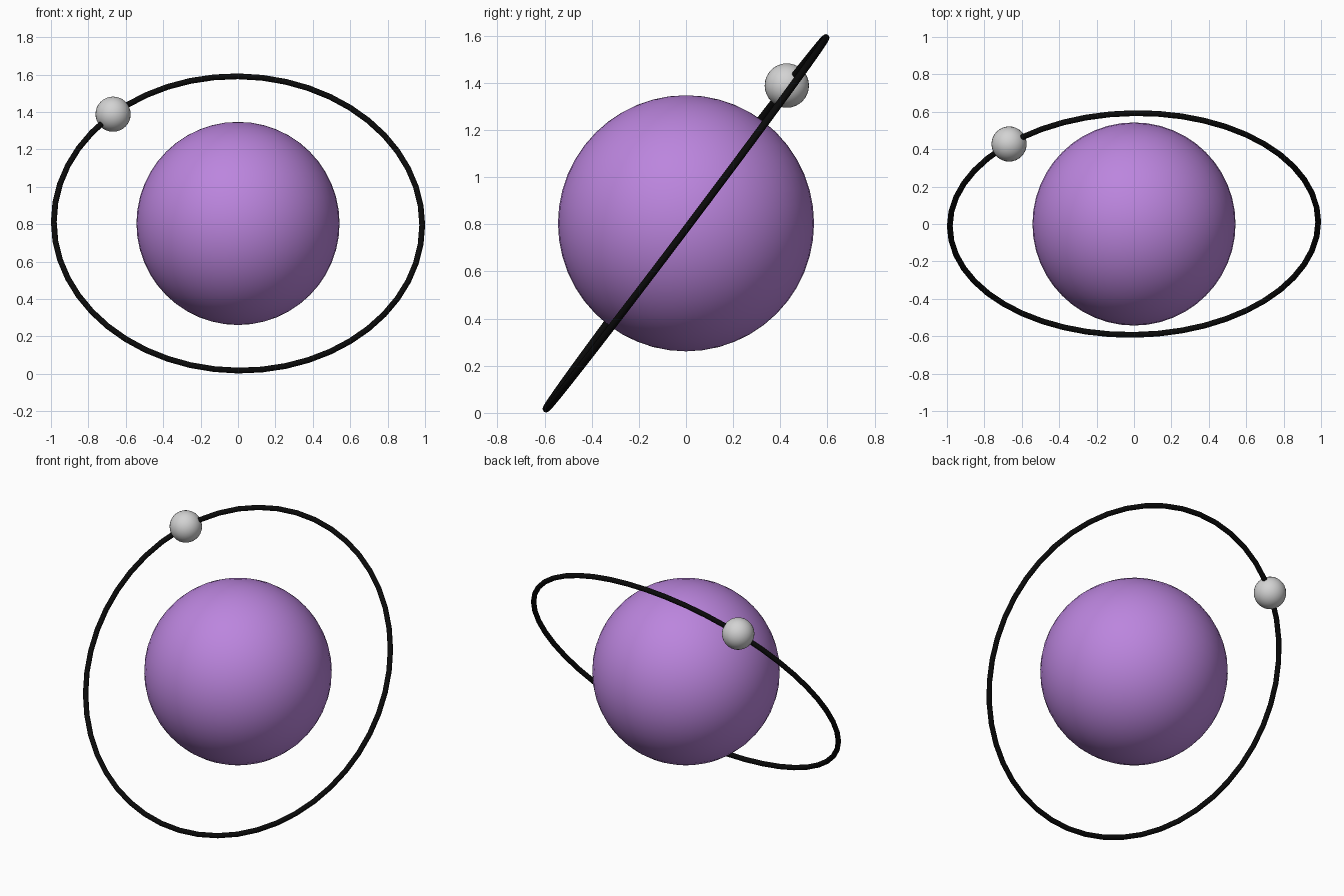
import bpy
import math
from mathutils import Matrix, Vector

if "Cube" in bpy.data.objects:
    bpy.data.objects.remove(bpy.data.objects["Cube"])

CENTRE = Vector((0, 0, 0.804))
RING_R, TUBE_R = 0.985, 0.0155
TILT = math.radians(53.0)


def material(name, rgb):
    m = bpy.data.materials.new(name)
    m.diffuse_color = (*rgb, 1)
    m.use_nodes = True
    m.node_tree.nodes["Principled BSDF"].inputs["Base Color"].default_value = m.diffuse_color
    return m


def finish(name, mat):
    ob = bpy.context.object
    ob.name = name
    ob.data.materials.append(mat)
    bpy.ops.object.shade_smooth()
    return ob


purple = material("purple", (0.50, 0.235, 0.73))
black = material("black", (0.003, 0.003, 0.003))
grey = material("light grey", (0.65, 0.65, 0.65))

# Orbit plane: steep tilt about x, with a very slight roll about its own axis
orbit = (Matrix.Translation(CENTRE) @ Matrix.Rotation(TILT, 4, 'X')
         @ Matrix.Rotation(0.015, 4, 'Y'))

# Planet
bpy.ops.mesh.primitive_uv_sphere_add(segments=48, ring_count=24, radius=0.543,
                                     location=CENTRE)
finish("planet", purple)

# Thin orbit ring
bpy.ops.mesh.primitive_torus_add(major_radius=RING_R, minor_radius=TUBE_R,
                                 major_segments=48, minor_segments=12)
finish("orbit_ring", black).matrix_world = orbit

# Moon threaded on the ring
angle = math.radians(132.7)
moon_pos = orbit @ Vector((RING_R * math.cos(angle), RING_R * math.sin(angle), 0))
bpy.ops.mesh.primitive_uv_sphere_add(segments=32, ring_count=16, radius=0.094,
                                     location=moon_pos)
finish("moon", grey)
